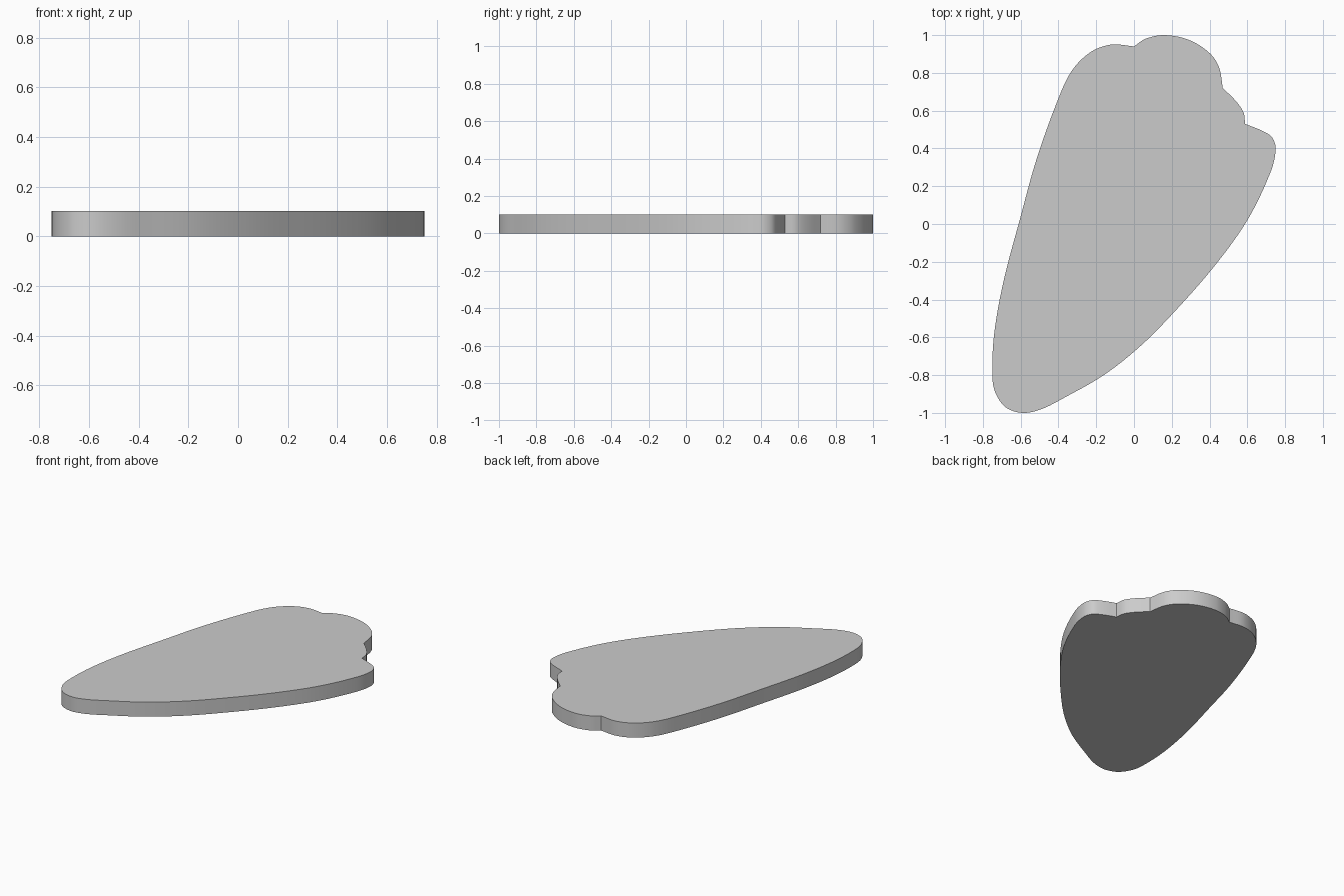
import bpy, bmesh
from mathutils import Vector

if "Cube" in bpy.data.objects:
    bpy.data.objects.remove(bpy.data.objects["Cube"])

HEIGHT = 0.102

# Smooth arcs of the outline, clockwise; each arc meets the next at a crisp corner
ARCS = [
    # large upper lobe
    [(0, .94), (.06, .98), (.16, 1), (.29, .975), (.40, .905), (.45, .83), (.47, .72)],
    # small notch lobe
    [(.47, .72), (.54, .65), (.58, .59), (.588, .53)],
    # right tip, long right edge, bottom end, left edge, upper left lobe
    [(.588, .53), (.68, .493), (.73, .46), (.75, .40), (.725, .28), (.60, .02), (.42, -.23),
     (.20, -.48), (.03, -.65), (-.16, -.80), (-.37, -.92), (-.49, -.98), (-.59, -1),
     (-.68, -.97), (-.735, -.89), (-.75, -.80), (-.74, -.58), (-.69, -.30), (-.60, .04),
     (-.52, .33), (-.41, .64), (-.33, .81), (-.23, .91), (-.12, .95), (0, .94)],
]


def smooth_arc(points, steps=6):
    """Catmull-Rom curve through the points, without the last one."""
    p = [Vector(q) for q in points]
    p = [2 * p[0] - p[1]] + p + [2 * p[-1] - p[-2]]
    out = []
    for a, b, c, d in zip(p, p[1:], p[2:], p[3:]):
        # tangents scaled by local spacing so uneven points do not overshoot
        l0, l1, l2 = (b - a).length, (c - b).length, (d - c).length
        m1 = (c - a) * l1 / (l0 + l1)
        m2 = (d - b) * l1 / (l1 + l2)
        for i in range(steps):
            t = i / steps
            out.append((2*t**3 - 3*t*t + 1) * b + (t**3 - 2*t*t + t) * m1
                       + (3*t*t - 2*t**3) * c + (t**3 - t*t) * m2)
    return out


# Flat slab extruded from the outline
bm = bmesh.new()
outline = [v for arc in ARCS for v in smooth_arc(arc)]
base = bm.faces.new([bm.verts.new((v.x, v.y, 0)) for v in outline])
top = bmesh.ops.extrude_face_region(bm, geom=[base], use_keep_orig=True)
bmesh.ops.translate(bm, vec=(0, 0, HEIGHT),
                    verts=[g for g in top["geom"] if isinstance(g, bmesh.types.BMVert)])
bmesh.ops.recalc_face_normals(bm, faces=bm.faces)
mesh = bpy.data.meshes.new("lobed_slab")
bm.to_mesh(mesh)
bm.free()

slab = bpy.data.objects.new("lobed_slab", mesh)
bpy.context.collection.objects.link(slab)
bpy.context.view_layer.objects.active = slab
slab.select_set(True)
bpy.ops.object.shade_smooth_by_angle(angle=0.5)
